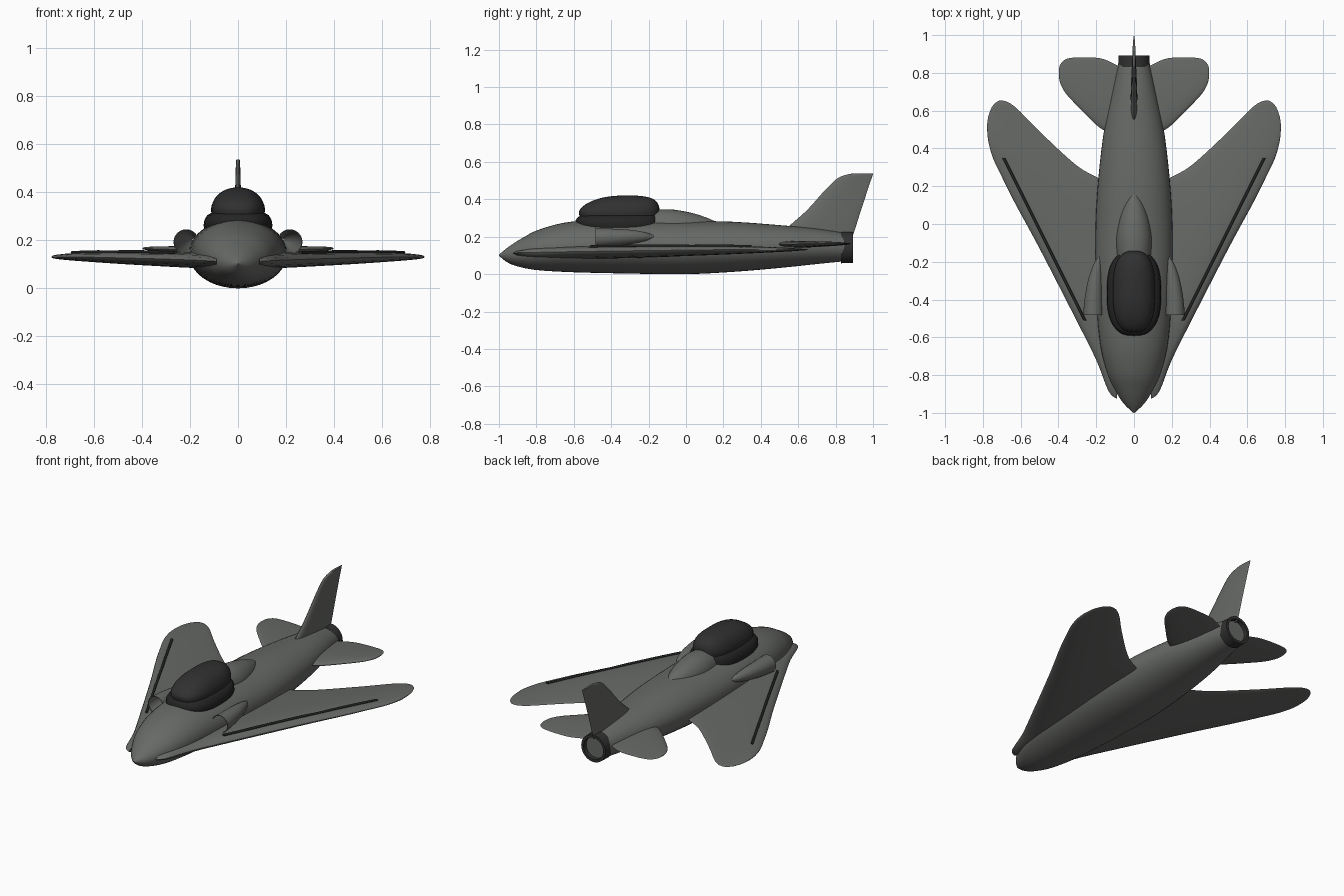
import bpy
import bmesh
from math import sin, cos, pi, radians
from mathutils import Vector

cube = bpy.data.objects.get("Cube")
if cube:
    bpy.data.objects.remove(cube, do_unlink=True)


def material(name, rgb):
    m = bpy.data.materials.new(name)
    m.use_nodes = True
    m.diffuse_color = (*rgb, 1)
    m.node_tree.nodes["Principled BSDF"].inputs["Base Color"].default_value = (*rgb, 1)
    return m


GREY = material("hull grey", (0.135, 0.142, 0.132))
DARK = material("canopy dark grey", (0.03, 0.03, 0.03))
BLACK = material("trim black", (0.018, 0.018, 0.018))


def resample(stations, steps=4):
    """Smooth curve through rows of section values."""
    rows = [Vector(s) for s in stations]
    out = []
    for i in range(len(rows) - 1):
        a, b = rows[max(i - 1, 0)], rows[i]
        c, d = rows[i + 1], rows[min(i + 2, len(rows) - 1)]
        for k in range(steps):
            t = k / steps
            out.append(0.5 * (2 * b + (c - a) * t + (2 * a - 5 * b + 4 * c - d) * t ** 2
                              + (3 * b - a - 3 * c + d) * t ** 3))
    return out + [rows[-1]]


def loft(name, rings, mat, caps=True, mirror=False, angle=40):
    """Skin a list of closed rings into one object."""
    bm = bmesh.new()
    loops = [[bm.verts.new(p) for p in ring] for ring in rings]
    n = len(loops[0])
    for a, b in zip(loops, loops[1:]):
        for i in range(n):
            j = (i + 1) % n
            bm.faces.new((a[i], a[j], b[j], b[i]))
    if caps:
        bm.faces.new(loops[0])
        bm.faces.new(loops[-1])
    bmesh.ops.recalc_face_normals(bm, faces=bm.faces)
    mesh = bpy.data.meshes.new(name)
    bm.to_mesh(mesh)
    bm.free()
    mesh.materials.append(mat)
    ob = bpy.data.objects.new(name, mesh)
    bpy.context.collection.objects.link(ob)
    bpy.ops.object.select_all(action="DESELECT")
    ob.select_set(True)
    bpy.context.view_layer.objects.active = ob
    bpy.ops.object.shade_smooth_by_angle(angle=radians(angle))
    if mirror:
        ob.modifiers.new("Mirror", "MIRROR")
    return ob


def oval_y(y, cx, cz, rx, rz, n=32):
    """Upright oval facing along y."""
    return [(cx + rx * cos(2 * pi * i / n), y, cz + rz * sin(2 * pi * i / n)) for i in range(n)]


def airfoil(x, le, te, zc, h, n=24):
    """Rounded wing section at span x."""
    ring = []
    for i in range(n):
        t = 2 * pi * i / n
        u = (1 - cos(t)) / 2
        ring.append((x, le + (te - le) * u, zc + h * sin(t) * (1.15 - 0.7 * u)))
    return ring


# Fuselage: y, half width, bottom z, top z
body = [(-1, .003, .098, .104), (-.95, .055, .06, .145), (-.88, .1, .036, .19),
        (-.78, .145, .02, .24), (-.6, .184, .01, .282), (-.3, .203, .003, .29),
        (0, .203, 0, .285), (.25, .188, .012, .28), (.5, .158, .033, .262),
        (.7, .117, .054, .243), (.86, .08, .07, .218)]
loft("fuselage", [oval_y(y, 0, (lo + hi) / 2, w, (hi - lo) / 2, 40)
                  for y, w, lo, hi in resample(body)], GREY)

# Exhaust nozzle with a recessed inner disc
loft("nozzle", [oval_y(y, 0, .142, r, r) for y, r in
                ((.83, .076), (.83, .084), (.892, .082), (.892, .066), (.86, .064))],
     DARK, caps=False)
loft("nozzle_disc", [oval_y(y, 0, .142, .066, .066) for y in (.858, .868)], GREY)

# Swept wings: span x, leading y, trailing y, centre z, half thickness
wing = [(.09, -.925, .2, .112, .036), (.135, -.885, .22, .115, .038),
        (.2, -.72, .25, .118, .038), (.31, -.5, .315, .122, .036),
        (.5, -.13, .49, .127, .029), (.63, .11, .62, .13, .022),
        (.7, .25, .654, .131, .017), (.745, .345, .63, .131, .012),
        (.77, .43, .575, .131, .007), (.777, .49, .53, .131, .002)]
wing_rows = resample(wing)
loft("wings", [airfoil(*r) for r in wing_rows], GREY, mirror=True)

# Tailplanes
tail = [(.05, .43, .82, .158, .02), (.14, .485, .865, .16, .02), (.2, .525, .88, .161, .018),
        (.3, .625, .882, .163, .014), (.36, .69, .873, .165, .01),
        (.39, .745, .845, .166, .006), (.398, .785, .815, .166, .002)]
loft("tailplanes", [airfoil(*r) for r in resample(tail)], GREY, mirror=True)

# Tail fin: the same sections turned upright
fin = [(.2, .5, .89, 0, .02), (.26, .555, .91, 0, .02), (.34, .645, .935, 0, .017),
       (.44, .735, .968, 0, .013), (.5, .795, .988, 0, .011),
       (.525, .835, .997, 0, .01), (.538, .89, 1, 0, .008)]
loft("tail_fin", [[(z, y, x) for x, y, z in airfoil(*r)] for r in resample(fin)], GREY)


# Canopy and frame: rounded rectangles stacked upward
def rounded(z, w, y0, y1, dip=0, power=.75, n=40):
    ring = []
    for i in range(n):
        c, s = cos(2 * pi * i / n), sin(2 * pi * i / n)
        x = w * (abs(c) ** power) * (1 if c > 0 else -1)
        v = (abs(s) ** power) * (1 if s > 0 else -1)
        ring.append((x, (y0 + y1) / 2 + v * (y1 - y0) / 2, z - dip * (1 - v * v)))
    return ring


loft("canopy_frame", [rounded(.24, .138, -.57, -.14), rounded(.262, .144, -.588, -.142),
                      rounded(.285, .14, -.592, -.14), rounded(.305, .128, -.578, -.143),
                      rounded(.314, .112, -.56, -.15)], BLACK, angle=50)
dome = [(.305, .11, -.568, -.148), (.335, .112, -.572, -.142), (.365, .102, -.548, -.145),
        (.39, .084, -.505, -.16), (.408, .058, -.45, -.19), (.417, .032, -.395, -.235),
        (.421, .006, -.33, -.29)]
loft("canopy_glass", [rounded(*r) for r in resample(dome, 3)], DARK, angle=60)

# Teardrop fairing behind the canopy
spine = [(-.2, .088, .25, .09), (-.14, .094, .25, .096), (-.06, .094, .25, .094),
         (.04, .075, .25, .075), (.12, .045, .25, .048), (.172, .006, .262, .012)]
loft("spine_fairing", [oval_y(y, 0, z, w, h) for y, w, z, h in resample(spine)], GREY)

# Open air intakes
intake = [(-.48, .216, .193, .053, .052), (-.4, .214, .196, .048, .047),
          (-.3, .206, .199, .038, .038), (-.22, .195, .2, .022, .024),
          (-.175, .184, .2, .006, .008)]
loft("air_intakes", [oval_y(*r, n=24) for r in resample(intake)], GREY, caps=False, mirror=True)
loft("intake_rims", [oval_y(y, .216, .193, r, r, 24) for y, r in
                     ((-.478, .053), (-.483, .053), (-.483, .049), (-.478, .049))],
     GREY, caps=False, mirror=True)


# Thin rods lying on the wing tops
def wing_top(x, y):
    r = min(wing_rows, key=lambda row: abs(row[0] - x))
    u = min(max((y - r[1]) / (r[2] - r[1]), 0), 1)
    return r[3] + r[4] * 2 * (u * (1 - u)) ** .5 * (1.15 - .7 * u)


rod = []
for k in range(9):
    t = k / 8
    x, y = .26 + .43 * t, -.51 + .86 * t
    rod.append(oval_y(y, x, wing_top(x, y) + .002, .008, .007, 10))
loft("wing_rods", rod, BLACK, mirror=True)
